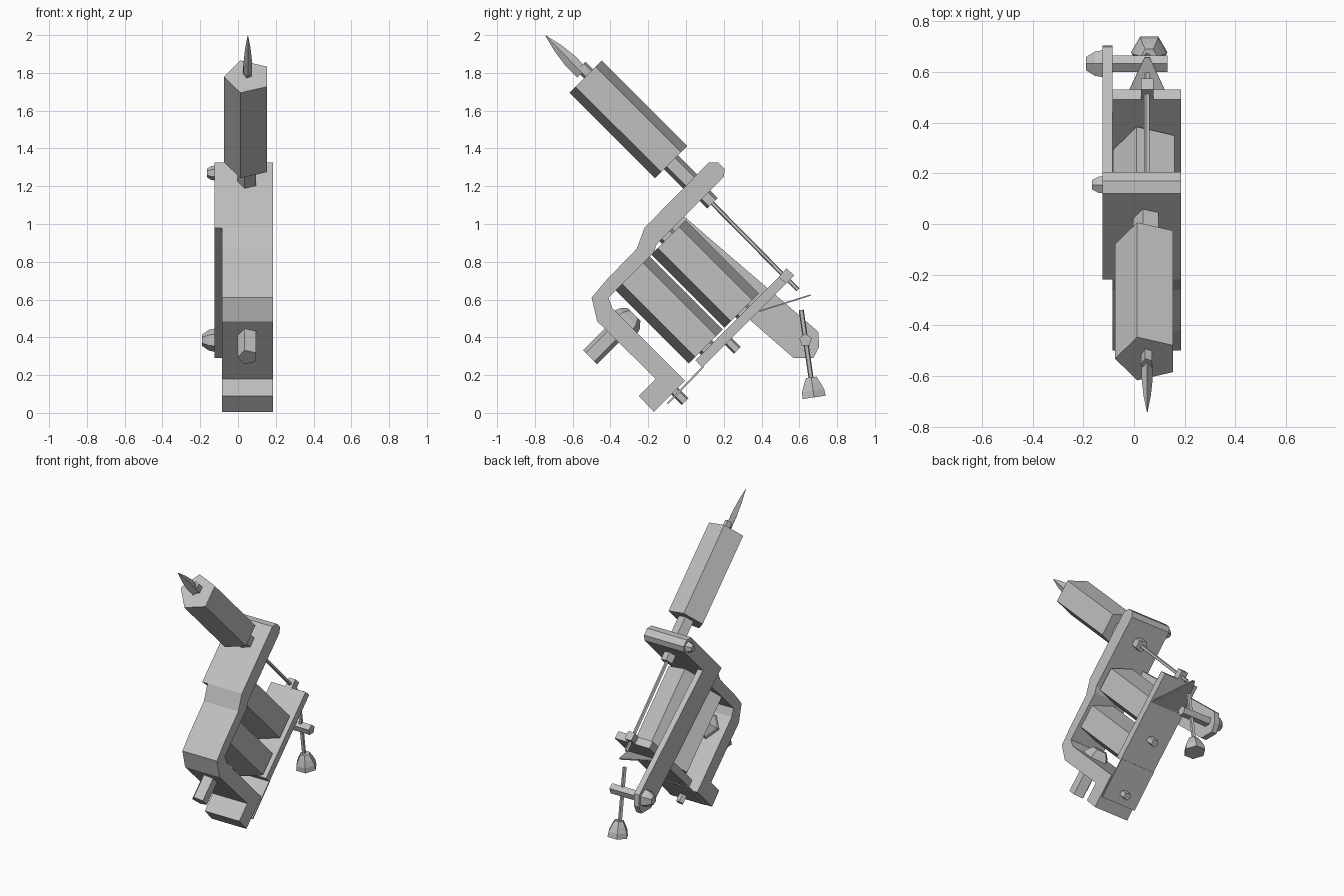
import bpy, bmesh, math
from mathutils import Vector

cube = bpy.data.objects.get("Cube")
if cube:
    bpy.data.objects.remove(cube)

GREY = (0.53, 0.53, 0.53, 1)
mat = bpy.data.materials.new("plain_grey")
mat.use_nodes = True
mat.diffuse_color = GREY
bsdf = mat.node_tree.nodes["Principled BSDF"]
bsdf.inputs["Base Color"].default_value = GREY
bsdf.inputs["Roughness"].default_value = 0.7

MID = 0.052            # x of the centre line
LEFT, RIGHT = -0.085, 0.185


def finish(name, bm):
    bmesh.ops.recalc_face_normals(bm, faces=bm.faces)
    mesh = bpy.data.meshes.new(name)
    bm.to_mesh(mesh)
    bm.free()
    mesh.materials.append(mat)
    obj = bpy.data.objects.new(name, mesh)
    bpy.context.collection.objects.link(obj)
    return obj


def slab(name, profile, x0=LEFT, x1=RIGHT):
    """Side profile of (y, z) points, extruded along x."""
    bm = bmesh.new()
    face = bm.faces.new([bm.verts.new((x0, y, z)) for y, z in profile])
    ext = bmesh.ops.extrude_face_region(bm, geom=[face])
    verts = [v for v in ext["geom"] if isinstance(v, bmesh.types.BMVert)]
    bmesh.ops.translate(bm, verts=verts, vec=(x1 - x0, 0, 0))
    return finish(name, bm)


def rod(name, start, end, radii, sides=5, flat=1.0):
    """Many-sided bar between two points; radii are spread evenly along it."""
    a, b = Vector(start), Vector(end)
    axis = (b - a).normalized()
    across = Vector((-1, 0, 0)) if abs(axis.x) < 0.5 else Vector((0, 0, 1))
    other = axis.cross(across)
    bm = bmesh.new()
    rings = []
    for i, r in enumerate(radii):
        c = a.lerp(b, i / (len(radii) - 1))
        ring = []
        for k in range(sides):
            t = math.tau * k / sides
            ring.append(bm.verts.new(c + across * r * flat * math.cos(t) + other * r * math.sin(t)))
        rings.append(ring)
    for lo, hi in zip(rings, rings[1:]):
        for k in range(sides):
            n = (k + 1) % sides
            bm.faces.new((lo[k], lo[n], hi[n], hi[k]))
    bm.faces.new(rings[0])
    bm.faces.new(rings[-1])
    return finish(name, bm)


def mid(y, z):
    return (MID, y, z)


# Bent main frame with its foot
slab("frame", [
    (0.12, 1.325), (0.17, 1.325), (0.205, 1.29), (0.20, 1.25),
    (-0.155, 0.895), (-0.17, 0.85), (-0.41, 0.61), (-0.39, 0.555),
    (-0.005, 0.17), (-0.17, 0.005), (-0.25, 0.09), (-0.16, 0.18),
    (-0.47, 0.485), (-0.5, 0.61), (-0.42, 0.705), (-0.26, 0.87), (-0.22, 0.98)])

# Tapered side plate carrying the pivot
slab("side_plate", [
    (0.12, 1.325), (0.17, 1.325), (0.205, 1.29), (0.20, 1.25), (-0.01, 1.04),
    (0.70, 0.43), (0.705, 0.35), (0.675, 0.29), (0.57, 0.29), (-0.22, 0.98)],
    -0.125, LEFT)

# Rear bar with its narrow nub and the thin strip joining it to the foot
slab("rear_bar", [(0.492, 0.72), (0.532, 0.685), (0.087, 0.24), (0.05, 0.278)])
slab("rear_bar_nub", [(0.532, 0.765), (0.574, 0.727), (0.52, 0.673), (0.48, 0.708)],
     MID - 0.025, MID + 0.025)
slab("foot_strip", [(0.09, 0.25), (0.097, 0.243), (-0.095, 0.045), (-0.102, 0.052)])

# Thin triangular spring
bm = bmesh.new()
tri = [(LEFT, 0.39, 0.535), (RIGHT, 0.39, 0.535), (MID + 0.01, 0.66, 0.62), (MID - 0.01, 0.66, 0.62)]
spring_face = bm.faces.new([bm.verts.new(p) for p in tri])
ext = bmesh.ops.extrude_face_region(bm, geom=[spring_face])
bmesh.ops.translate(bm, vec=(0, -0.002, 0.007),
                    verts=[v for v in ext["geom"] if isinstance(v, bmesh.types.BMVert)])
finish("spring", bm)

# Two coils and the cores joining them to frame and bar
for label, y, z in (("lower", -0.283, 0.738), ("upper", -0.093, 0.929)):
    rod(label + "_coil", mid(y, z), mid(y + 0.387, z - 0.387), (0.134, 0.134))
    rod(label + "_coil_core", mid(y - 0.03, z + 0.03), mid(y + 0.42, z - 0.42), (0.05, 0.05))

# Grip, tube and nut along the needle line
rod("grip", mid(-0.532, 1.78), mid(-0.079, 1.328), (0.127, 0.127))
rod("grip_tube", mid(-0.1, 1.348), mid(0.06, 1.188), (0.055, 0.055))
rod("tube_nut", mid(0.08, 1.17), mid(0.14, 1.11), (0.042, 0.042))
rod("needle_bar", mid(0.1, 1.15), mid(0.592, 0.652), (0.012, 0.012))

# Pointed tip with its collar
rod("tip", mid(-0.743, 1.997), mid(-0.55, 1.80), (0.002, 0.024, 0.036, 0.036), 4, 0.6)
rod("tip_collar", mid(-0.555, 1.835), mid(-0.50, 1.78), (0.035, 0.035), 5, 0.7)

# Clamp post and its dome nut inside the frame
rod("clamp_post", mid(-0.508, 0.295), mid(-0.33, 0.473), (0.055, 0.055))
rod("clamp_nut", mid(-0.325, 0.473), mid(-0.275, 0.523), (0.092, 0.082, 0.05))

# Screws through the rear bar and the foot
rod("bar_screw", mid(0.21, 0.393), mid(0.272, 0.331), (0.027, 0.027))
rod("foot_screw", mid(-0.07, 0.125), mid(-0.005, 0.06), (0.027, 0.027))

# Pivot bar and the screw heads on the side plate
rod("pivot_bar", (-0.1, 0.633, 0.385), (0.133, 0.633, 0.385), (0.035, 0.035))
rod("pivot_head", (-0.12, 0.633, 0.385), (-0.19, 0.633, 0.385), (0.062, 0.055, 0.03), 6)
rod("upper_head", (-0.12, 0.155, 1.27), (-0.165, 0.155, 1.27), (0.04, 0.036, 0.022), 6)

# Contact rod and its knob
rod("contact_rod", mid(0.61, 0.545), mid(0.664, 0.17), (0.014, 0.014))
rod("contact_knob", (0.06, 0.678, 0.082), (0.06, 0.663, 0.188), (0.072, 0.068, 0.052, 0.032), 6)
